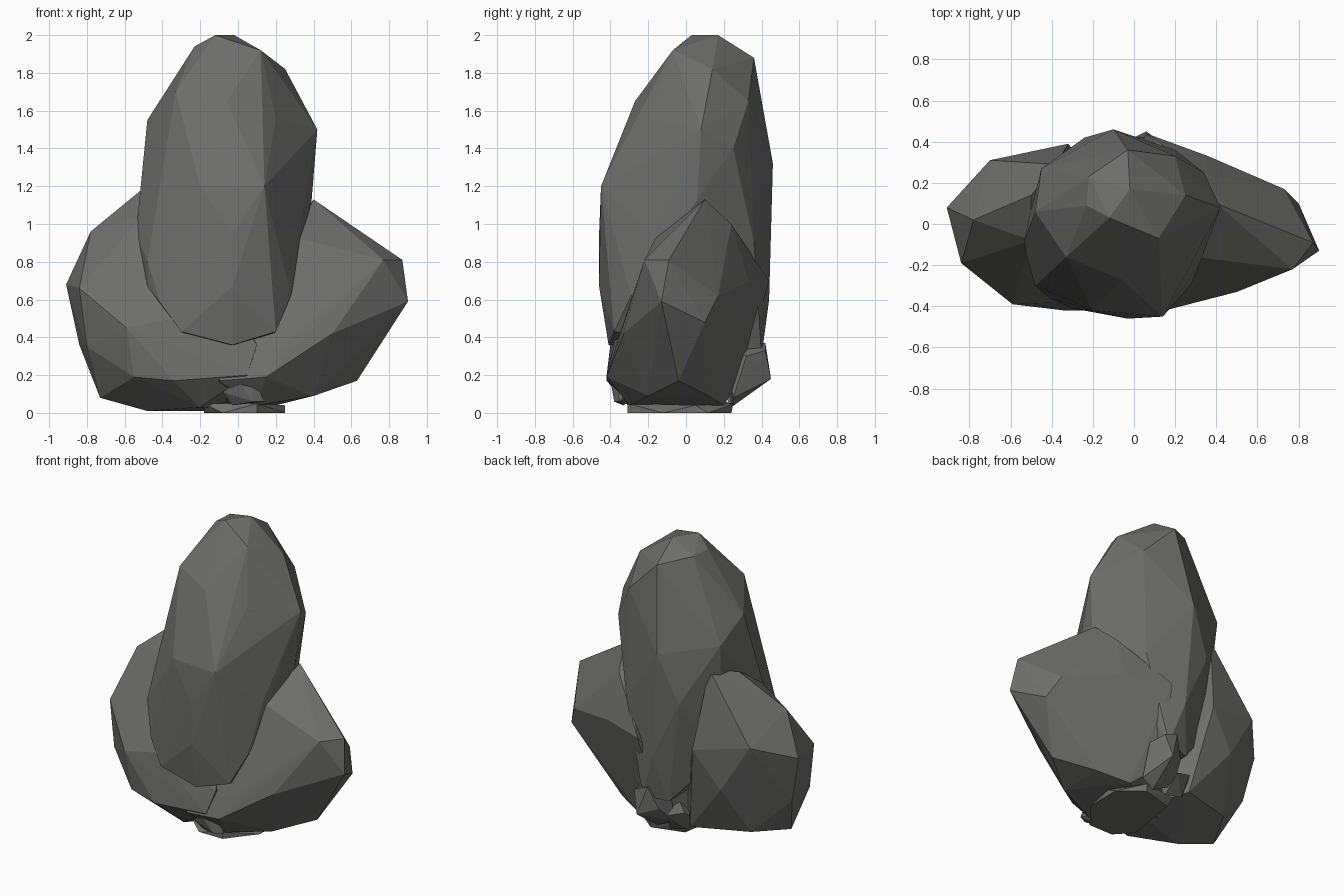
import bpy, bmesh

stone = bpy.data.materials.new("dark grey stone")
stone.diffuse_color = (0.155, 0.157, 0.15, 1)


def rock(name, points):
    """Faceted boulder: convex hull of its corner points."""
    bm = bmesh.new()
    for p in points:
        bm.verts.new(p)
    bmesh.ops.convex_hull(bm, input=bm.verts)
    loose = [v for v in bm.verts if not v.link_faces]
    bmesh.ops.delete(bm, geom=loose, context='VERTS')
    bmesh.ops.recalc_face_normals(bm, faces=bm.faces)
    me = bpy.data.meshes.new(name)
    bm.to_mesh(me)
    bm.free()
    me.materials.append(stone)
    ob = bpy.data.objects.new(name, me)
    bpy.context.collection.objects.link(ob)
    return ob


# Tall upright boulder
tall = rock("boulder_pile", [
    (-.12, .03, 2), (-.02, .17, 2), (-.23, .09, 1.94), (-.22, .23, 1.94),
    (-.03, .36, 1.88), (.12, -.07, 1.92), (.25, .14, 1.82), (.2, .33, 1.65),
    (-.33, -.16, 1.7), (-.48, .06, 1.55), (-.45, .27, 1.4), (-.06, -.27, 1.65),
    (.2, -.19, 1.56), (.42, .08, 1.5), (.34, .25, 1.4), (-.1, .46, 1.32),
    (.14, -.45, 1.2), (-.2, -.42, 1.2), (.39, .06, 1.13), (.32, -.19, .95),
    (-.54, -.1, .95), (-.48, -.3, .8), (-.03, -.46, .95), (-.03, -.46, .67),
    (.28, -.29, .62), (.2, -.38, .43), (-.03, -.41, .36), (-.3, -.41, .43),
    (-.41, -.36, .58), (-.48, -.28, .67), (-.24, .42, 1.0), (-.05, .44, .6),
    (.2, .36, .9), (-.4, .2, .6), (.05, .4, .3), (-.12, .36, .28)])

# Left low boulder, its front running across under the tall one
left = rock("left_boulder", [
    (-.38, .29, 1.23), (-.5, .14, 1.19), (-.78, .02, .96), (-.7, .31, .78),
    (-.5, -.08, 1.05), (-.91, .08, .68), (-.84, -.19, .66), (-.84, .05, .36),
    (-.8, -.2, .35), (-.59, -.39, .45), (-.34, -.38, .5), (-.55, -.37, .19),
    (-.34, -.42, .17), (.05, -.42, .2), (-.73, -.1, .08), (-.48, -.15, .01),
    (-.6, .15, .12), (-.32, .39, .7), (-.5, .34, .45), (-.22, .27, .1),
    (-.2, -.3, .03), (0, 0, .01), (.1, -.38, .36)])

# Right low boulder
right = rock("right_boulder", [
    (.4, .1, 1.13), (.34, .24, 1.0), (.87, -.09, .81), (.77, -.22, .81),
    (.9, -.13, .59), (.8, .1, .48), (.73, .17, .62), (.63, -.04, .17),
    (.5, -.33, .42), (.24, -.37, .36), (.15, -.42, .19), (-.1, -.42, .17),
    (.3, -.16, .93), (.36, .33, .7), (.06, .44, .7), (.4, .12, .09),
    (.4, -.2, .09), (.2, .2, .04), (.1, -.3, .04), (0, .3, .2), (-.2, 0, .02)])

# Flat foot of broken stone under the pile
foot = rock("base_rubble", [
    (-.18, -.2, 0), (-.08, -.31, 0), (.1, -.31, 0), (.25, -.12, 0),
    (.25, .12, 0), (.1, .24, 0), (-.12, .18, 0), (-.18, -.25, .05),
    (.1, -.31, .05), (.25, .05, .04), (.1, .25, .05), (-.15, .2, .06)])

# Small shards wedged in at the front and back
shards = [
    rock("front_shard", [(-.08, -.37, .11), (.07, -.38, .22), (0, -.4, .17), (.08, -.38, .06),
                         (.14, -.35, .06), (-.03, -.33, .04), (.02, -.25, .1), (.05, -.25, .2)]),
    rock("back_shard", [(0, .42, .37), (.1, .42, .33), (.06, .45, .18), (-.06, .38, .22),
                        (.14, .32, .3), (.05, .24, .03), (-.1, .26, .1), (.14, .25, .08),
                        (0, .2, .37)]),
    rock("back_chip", [(-.2, .3, .2), (-.08, .33, .16), (-.18, .24, .06), (-.05, .24, .03),
                       (-.24, .2, .12), (-.05, .15, .2)])]

# Fuse everything into one outer skin
parts = [left, right, foot] + shards
bpy.context.view_layer.objects.active = tall
for p in parts:
    m = tall.modifiers.new("fuse", 'BOOLEAN')
    m.operation, m.solver, m.object = 'UNION', 'EXACT', p
    bpy.ops.object.modifier_apply(modifier=m.name)
    bpy.data.objects.remove(p)
